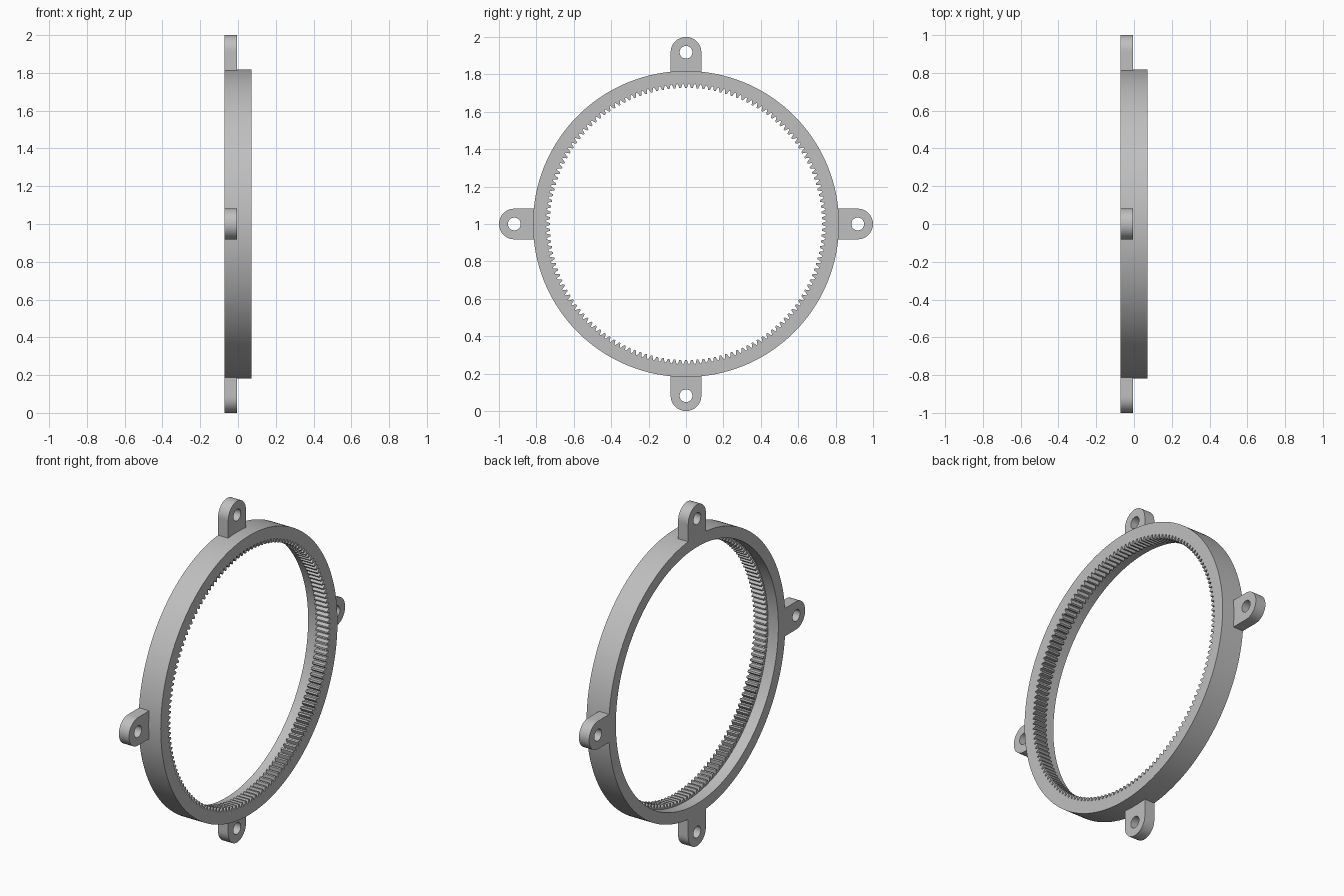
import bpy, bmesh
from math import sin, cos, pi, tau, radians

cube = bpy.data.objects.get("Cube")
if cube:
    bpy.data.objects.remove(cube)

# Dimensions
CENTRE_Z = 1.0
BACK, STEP, FRONT = -0.072, -0.006, 0.072
R_OUT, R_BORE, R_ROOT, R_TIP = 0.818, 0.752, 0.749, 0.727
TEETH = 148
TAB_R, TAB_CENTRE, HOLE_R, TAB_ROOT = 0.082, 0.918, 0.034, 0.146

grey = bpy.data.materials.new("plain grey")
grey.use_nodes = True
colour = (0.52, 0.52, 0.52, 1)
grey.diffuse_color = colour
grey.node_tree.nodes["Principled BSDF"].inputs["Base Color"].default_value = colour


def loft(name, loops):
    """Skin a closed chain of equal-length point loops into one solid."""
    bm = bmesh.new()
    rows = [[bm.verts.new(p) for p in loop] for loop in loops]
    n = len(rows[0])
    for k, a in enumerate(rows):
        b = rows[(k + 1) % len(rows)]
        for i in range(n):
            j = (i + 1) % n
            bm.faces.new((a[i], a[j], b[j], b[i]))
    bmesh.ops.recalc_face_normals(bm, faces=bm.faces)
    mesh = bpy.data.meshes.new(name)
    bm.to_mesh(mesh)
    bm.free()
    mesh.materials.append(grey)
    obj = bpy.data.objects.new(name, mesh)
    bpy.context.collection.objects.link(obj)
    bpy.ops.object.select_all(action='DESELECT')
    obj.select_set(True)
    bpy.context.view_layer.objects.active = obj
    bpy.ops.object.shade_smooth_by_angle(angle=radians(30))
    return obj


# Toothed ring: smooth bore at the back, internal gear teeth at the front
tooth = [(-0.40, R_ROOT), (-0.14, R_TIP), (0.14, R_TIP), (0.40, R_ROOT)]
steps = [((i + f) * tau / TEETH, r) for i in range(TEETH) for f, r in tooth]


def ring_loop(x, radius=None):
    return [(x, (radius or r) * sin(a), CENTRE_Z + (radius or r) * cos(a))
            for a, r in steps]


loft("gear_ring", [ring_loop(FRONT, R_OUT), ring_loop(BACK, R_OUT),
                   ring_loop(BACK, R_BORE), ring_loop(STEP, R_BORE),
                   ring_loop(STEP), ring_loop(FRONT)])


# Mounting tabs: round-ended lugs with a bolt hole
def tab_loop(x, turn, hole):
    pts = []
    for i in range(48):
        a = i * tau / 48
        c, s = cos(a), sin(a)
        r = HOLE_R if hole else TAB_R
        if not hole and c < -0.001:
            r = min(TAB_ROOT / -c, TAB_R / max(abs(s), 0.001))
        out, side = TAB_CENTRE + r * c, r * s
        pts.append((x, out * sin(turn) + side * cos(turn),
                    CENTRE_Z + out * cos(turn) - side * sin(turn)))
    return pts


for k, place in enumerate(("top", "back", "bottom", "front")):
    t = k * pi / 2
    loft(place + "_mounting_tab", [tab_loop(BACK, t, False), tab_loop(STEP, t, False),
                                   tab_loop(STEP, t, True), tab_loop(BACK, t, True)])
